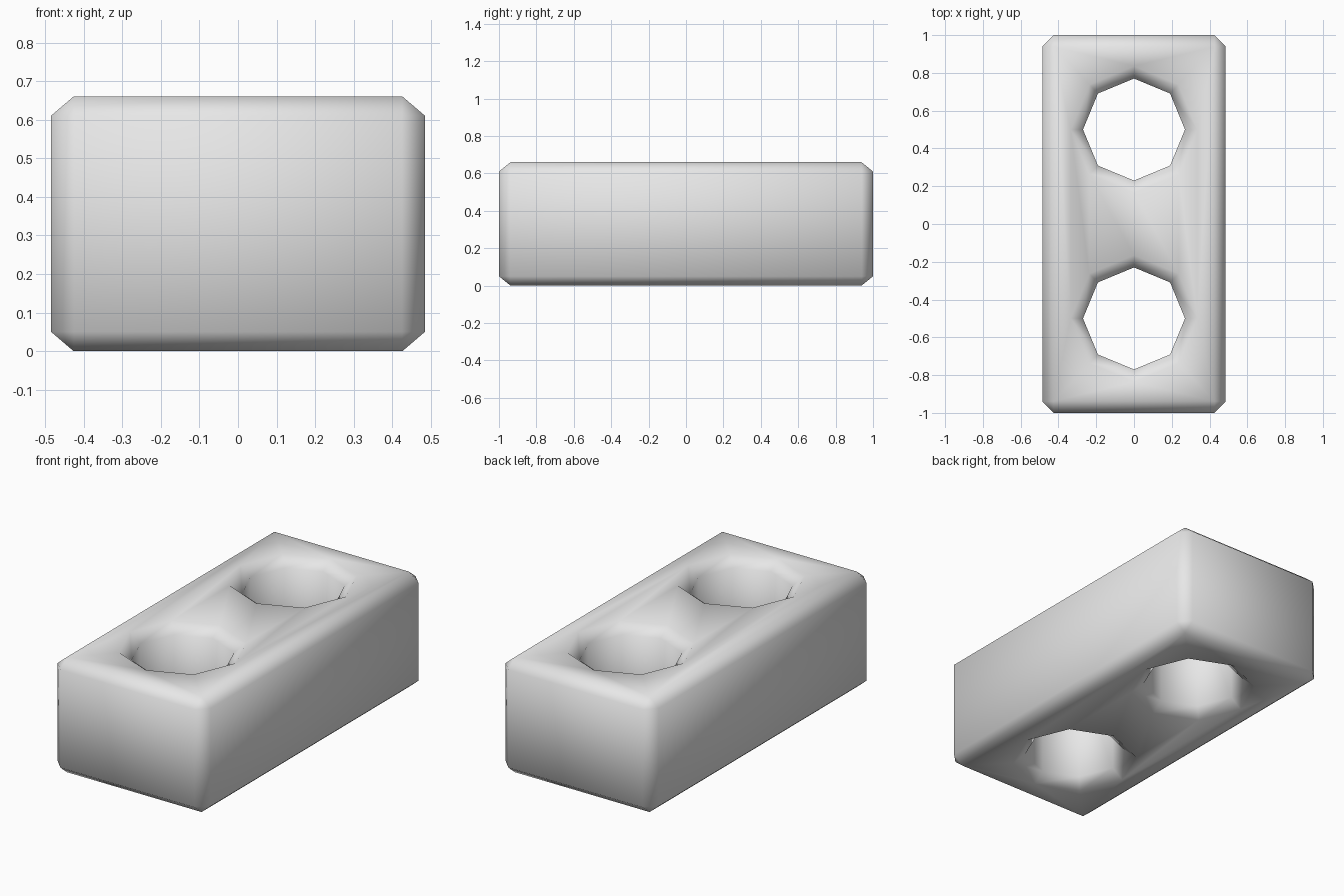
import bpy
from math import radians

cube = bpy.data.objects.get("Cube")
if cube:
    bpy.data.objects.remove(cube, do_unlink=True)

WIDTH, LENGTH, HEIGHT = 0.97, 2.0, 0.66
HOLE_RADIUS, HOLE_Y = 0.27, 0.5
BEVEL = 0.06
SQUASH = 0.05 / BEVEL  # bevels are slightly shallower vertically

concrete = bpy.data.materials.new("grey concrete")
concrete.use_nodes = True
grey = (0.8, 0.8, 0.8, 1)
concrete.diffuse_color = grey
concrete.node_tree.nodes["Principled BSDF"].inputs["Base Color"].default_value = grey


def apply_modifier(obj, modifier):
    bpy.ops.object.select_all(action="DESELECT")
    obj.select_set(True)
    bpy.context.view_layer.objects.active = obj
    bpy.ops.object.modifier_apply(modifier=modifier.name)


# Solid block body
bpy.ops.mesh.primitive_cube_add(size=1)
block = bpy.context.object
block.name = "block"
block.scale = (WIDTH, LENGTH, HEIGHT / SQUASH)
bpy.ops.object.transform_apply(scale=True)

# Two eight-sided holes straight through
for y in (-HOLE_Y, HOLE_Y):
    bpy.ops.mesh.primitive_cylinder_add(vertices=8, radius=HOLE_RADIUS, depth=2, location=(0, y, 0))
    cutter = bpy.context.object
    cutter.hide_render = True
    cut = block.modifiers.new("hole", "BOOLEAN")
    cut.operation = "DIFFERENCE"
    cut.solver = "EXACT"
    cut.object = cutter
    apply_modifier(block, cut)
    bpy.data.objects.remove(cutter, do_unlink=True)

# Chamfer the outer edges and hole rims, not the hole walls
bevel = block.modifiers.new("chamfer", "BEVEL")
bevel.width = BEVEL
bevel.segments = 1
bevel.limit_method = "ANGLE"
bevel.angle_limit = radians(60)
apply_modifier(block, bevel)

block.scale.z = SQUASH
block.location.z = HEIGHT / 2
bpy.ops.object.transform_apply(location=True, scale=True)
bpy.ops.object.shade_smooth()
block.data.materials.clear()
block.data.materials.append(concrete)
